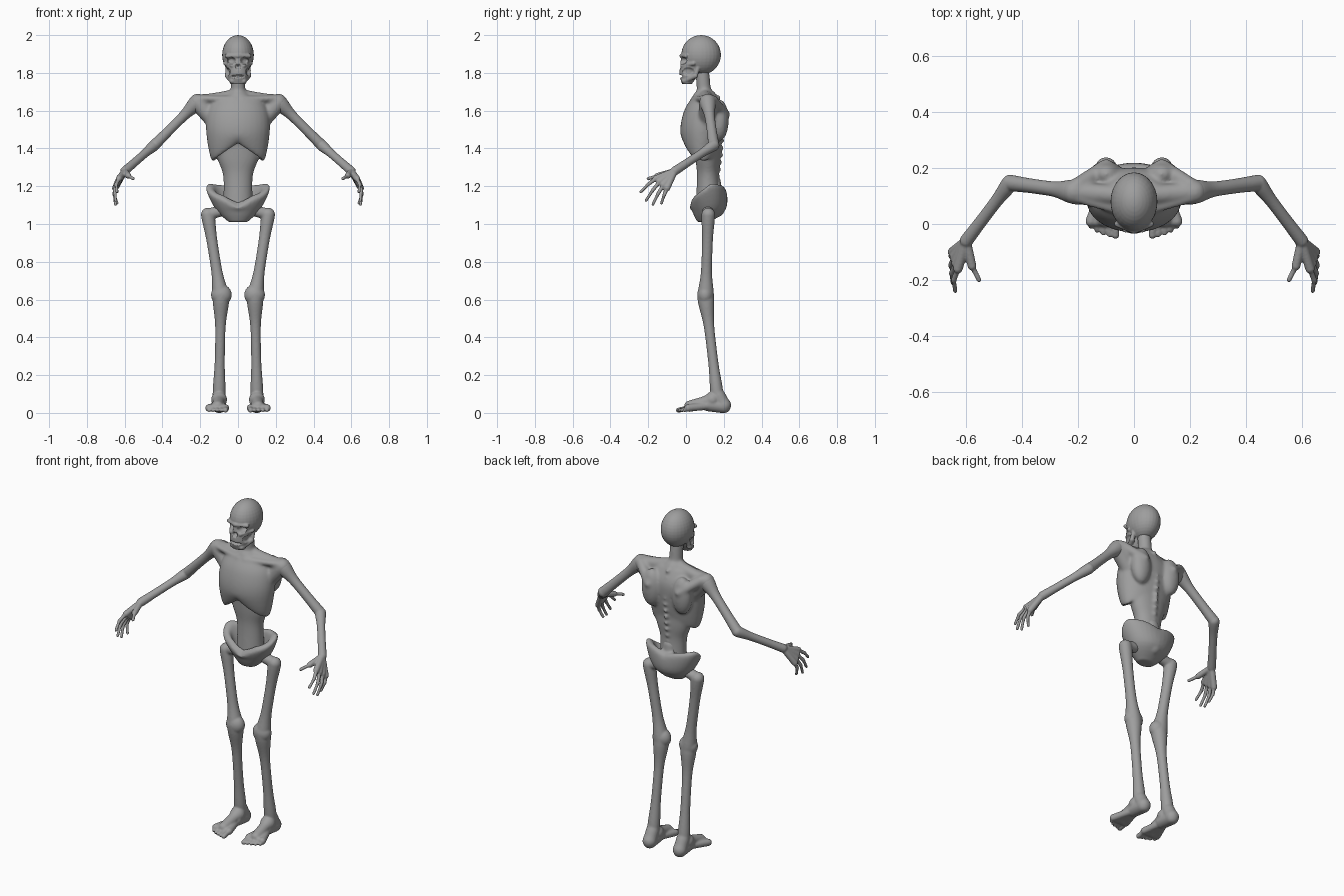
import bpy, bmesh, math
from mathutils import Vector, Matrix

if "Cube" in bpy.data.objects:
    bpy.data.objects.remove(bpy.data.objects["Cube"])

grey = (.34, .34, .34, 1)
bone_grey = bpy.data.materials.new("bone_grey")
bone_grey.use_nodes = True
bone_grey.diffuse_color = grey
bone_grey.node_tree.nodes["Principled BSDF"].inputs["Base Color"].default_value = grey


def smooth_rows(rows, steps=5):
    """Pass a soft curve through rows of numbers."""
    rows = [Vector(row) for row in rows]
    last = len(rows) - 1
    result = []
    for i in range(last):
        before, start, end, after = rows[max(i - 1, 0)], rows[i], rows[i + 1], rows[min(i + 2, last)]
        for step in range(steps):
            t = step / steps
            ease_out, ease_in = t * (1 - t) ** 2, t * t * (1 - t)
            blend = t * t * (3 - 2 * t)
            result.append(start.lerp(end, blend) + (end - before) * ease_out / 2
                          - (after - start) * ease_in / 2)
    return result + [rows[last]]


def skin(bm, rings, sides=32):
    """Closed loft through rings given as (centre, across, deep)."""
    angles = [math.tau * k / sides for k in range(sides)]
    loops = [[bm.verts.new(centre + across * math.cos(a) + deep * math.sin(a)) for a in angles]
             for centre, across, deep in rings]
    for low, high in zip(loops, loops[1:]):
        for k in range(sides):
            following = (k + 1) % sides
            bm.faces.new((low[k], low[following], high[following], high[k]))
    bm.faces.new(reversed(loops[0]))
    bm.faces.new(loops[-1])
    return [vert for loop in loops for vert in loop]


def stack(bm, rows):
    """Level oval rings given as (height, half width, front, back)."""
    return skin(bm, [(Vector((0, (front + back) / 2, z)), Vector((width, 0, 0)),
                      Vector((0, (back - front) / 2, 0)))
                     for z, width, front, back in smooth_rows(rows)])


def ball(bm, centre, radii):
    place = Matrix.Translation(centre) @ Matrix.Diagonal((*radii, 1))
    bmesh.ops.create_uvsphere(bm, u_segments=28, v_segments=18, radius=1, matrix=place)


def bone(bm, side, start, end, shaft, start_end=None, far_end=None):
    """Round bone between two joints, flaring from the shaft to its knobbed ends."""
    mirror = Vector((side, 1, 1))
    start, end = Vector(start) * mirror, Vector(end) * mirror
    start_end, far_end = start_end or shaft, far_end or shaft
    across = (end - start).orthogonal().normalized()
    deep = (end - start).normalized().cross(across)
    rings = []
    for k in range(21):
        t = k / 20
        radius = shaft + (start_end - shaft) * math.exp(-(t * 5) ** 2)
        radius += (far_end - shaft) * math.exp(-((1 - t) * 5) ** 2)
        rings.append((start.lerp(end, t), across * radius, deep * radius))
    skin(bm, rings)
    ball(bm, start, [start_end] * 3)
    ball(bm, end, [far_end] * 3)


def finish(bm, name, voxel, rounds):
    """Fuse the overlapping pieces and soften the joins."""
    bmesh.ops.recalc_face_normals(bm, faces=bm.faces)
    mesh = bpy.data.meshes.new(name)
    bm.to_mesh(mesh)
    bm.free()
    mesh.materials.append(bone_grey)
    part = bpy.data.objects.new(name, mesh)
    bpy.context.collection.objects.link(part)
    fuse = part.modifiers.new("fuse", "REMESH")
    fuse.mode, fuse.voxel_size = "VOXEL", voxel
    soften = part.modifiers.new("soften", "SMOOTH")
    soften.iterations = rounds
    depsgraph = bpy.context.evaluated_depsgraph_get()
    part.data = bpy.data.meshes.new_from_object(part.evaluated_get(depsgraph))
    part.modifiers.clear()
    for face in part.data.polygons:
        face.use_smooth = True
        face.material_index = 0
    return part


def dent(part, centre, radii, push):
    """Press a soft hollow into the surface around a point."""
    for vert in part.data.vertices:
        offset = vert.co - Vector(centre)
        reach = sum((offset[axis] / radii[axis]) ** 2 for axis in range(3))
        if reach < 1:
            vert.co += Vector(push) * (1 - reach ** 2)


def clamp(value):
    return min(1, max(0, value))


# Skull: cranium, face, brow, cheekbones, jaw and rows of teeth
skull = bmesh.new()
ball(skull, (0, .08, 1.895), (.084, .105, .105))
stack(skull, [(1.74, .04, -.02, .03), (1.8, .057, -.035, .07), (1.92, .07, -.02, .12)])
for side in (1, -1):
    bone(skull, side, (0, -.024, 1.89), (.06, 0, 1.89), .011)
    bone(skull, side, (.03, -.02, 1.838), (.068, .04, 1.85), .011)
    bone(skull, side, (.056, .05, 1.785), (.03, -.01, 1.757), .014)
    bone(skull, side, (.056, .05, 1.785), (.056, .07, 1.85), .012)
skull = finish(skull, "skull", .004, 3)
# Eye sockets, nose, hollow cheeks and open mouth
for side in (1, -1):
    dent(skull, (.035 * side, -.02, 1.865), (.023, .05, .019), (0, .035, 0))
    dent(skull, (.006 * side, -.03, 1.832), (.009, .04, .015), (0, .02, 0))
    dent(skull, (.06 * side, .01, 1.807), (.03, .035, .022), (-.012 * side, 0, 0))
dent(skull, (0, -.03, 1.782), (.038, .04, .008), (0, .018, 0))

# Torso: ribcage with a raised arch at the front
torso = bmesh.new()
ribcage = stack(torso, [(1.42, .08, .05, .15), (1.33, .135, .005, .17), (1.48, .168, -.03, .195),
                        (1.6, .16, -.01, .2), (1.68, .11, .04, .16)])
for vert in ribcage:
    low = clamp((1.47 - vert.co.z) * 7)
    arch = clamp(1 - abs(vert.co.x) / .14) if vert.co.y < .08 else 0
    vert.co.z += low * (arch * .1 + clamp(vert.co.y - .1) / 2)
# Hollow belly and neck
stack(torso, [(1.5, .14, .04, .18), (1.35, .11, .05, .18), (1.25, .078, .058, .175), (1.08, .08, .05, .19)])
bone(torso, 1, (0, .1, 1.65), (0, .085, 1.82), .037, .07)
# Row of vertebrae
for k in range(12):
    climb = k / 11
    ball(torso, (0, .168 + .025 * math.sin(climb * 3), 1.25 + .42 * climb), [.013] * 3)
shoulder = (.215, .115, 1.645)
for side in (1, -1):
    # Neck muscle, collarbone, shoulder blade with its ridge, armpit
    bone(torso, side, (0, .1, 1.68), shoulder, .035, .04, .04)
    bone(torso, side, (.02, .04, 1.66), (.2, .09, 1.665), .016)
    ball(torso, (.1 * side, .178, 1.55), (.06, .048, .11))
    bone(torso, side, (.1, .205, 1.58), (.2, .14, 1.655), .028)
    bone(torso, side, (.13, .11, 1.55), shoulder, .045)
finish(torso, "torso", .007, 14)

# Pelvis: flared bowl whose rim drops at the front and a little at the back
pelvis = bmesh.new()
bowl = stack(pelvis, [(1.01, .05, .06, .13), (1.08, .12, .03, .21), (1.2, .17, .02, .215),
                      (1.2, .13, .05, .18), (1.1, .09, .06, .17)])
for vert in bowl:
    rise = max(0, vert.co.z - 1.07)
    middle = clamp(1 - abs(vert.co.x) / .08)
    front_drop = clamp((.13 - vert.co.y) * 9) * (.6 + .3 * middle)
    back_drop = clamp((vert.co.y - .15) * 5) * (.3 + .5 * middle)
    vert.co.z -= rise * (front_drop + back_drop)
# Tail of the spine
bone(pelvis, 1, (0, .16, 1.08), (0, .14, 1.22), .045)
finish(pelvis, "pelvis", .007, 6)

hip, knee, ankle = (.16, .118, 1.05), (.09, .104, .61), (.1, .163, .11)
elbow, wrist = (.443, .147, 1.417), Vector((.6, -.06, 1.28))
for side, label in ((1, "left"), (-1, "right")):
    # Leg: hip, thigh, kneecap and shin
    leg = bmesh.new()
    bone(leg, side, (.09, .115, 1.07), hip, .03, .03, .036)
    bone(leg, side, hip, knee, .028, .036, .044)
    bone(leg, side, knee, ankle, .026, .044, .034)
    ball(leg, (.088 * side, .102, .625), (.055, .043, .055))
    # Heel and instep
    bone(leg, side, ankle, (.1, .2, .04), .036, .034, .039)
    bone(leg, side, (.1, .2, .035), (.1, .12, .045), .037)
    bone(leg, side, (.1, .14, .07), (.107, .02, .035), .03, .042)
    # Five foot rays, each ending in a toe
    for k in range(5):
        knuckle = Vector((.066 + .022 * k, .01, .026))
        toe = Vector((knuckle.x, -.04 + .002 * k * k, .014))
        bone(leg, side, (.1, .15, .04), knuckle, .02)
        bone(leg, side, knuckle, toe, .01 if k else .014)
    for vert in leg.verts:
        vert.co.z = max(0, vert.co.z)
    finish(leg, label + "_leg", .005, 6)

    # Arm: upper arm, elbow and forearm
    arm = bmesh.new()
    bone(arm, side, shoulder, elbow, .026, .043, .029)
    bone(arm, side, elbow, wrist, .022, .03, .024)
    # Four hand rays with bent fingers, fanned from first to last
    for k in range(4):
        fan = k / 3
        bulge = math.sin(fan * math.pi)
        knuckle = Vector((.63, -.16, 1.24)).lerp(Vector((.65, -.1, 1.19)), fan)
        tip = Vector((.64, -.24, 1.17)).lerp(Vector((.64, -.13, 1.11)), fan)
        tip += Vector((.01, -.01, -.03)) * bulge
        bend = (knuckle + tip) / 2 + Vector((.01, 0, .005))
        bone(arm, side, wrist, knuckle, .017)
        bone(arm, side, knuckle, bend, .01, .014)
        bone(arm, side, bend, tip, .008, .01)
    # Thumb
    thumb = (.58, -.15, 1.255)
    bone(arm, side, wrist, thumb, .016)
    bone(arm, side, thumb, (.555, -.2, 1.24), .009, .013)
    finish(arm, label + "_arm", .0045, 3)
